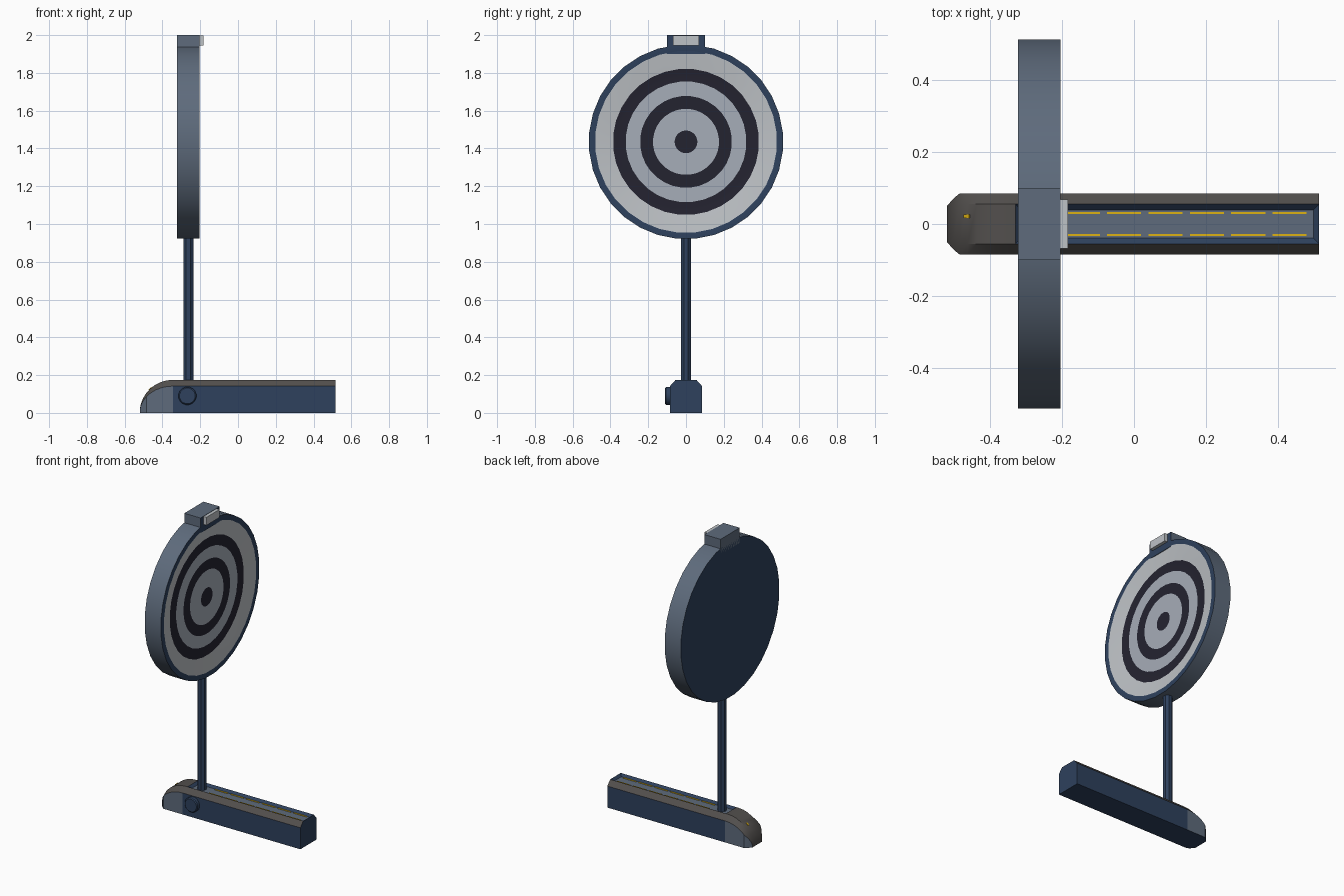
import bpy, bmesh, math
from mathutils import Matrix, Vector

if "Cube" in bpy.data.objects:
    bpy.data.objects.remove(bpy.data.objects["Cube"])


def material(name, rgb):
    m = bpy.data.materials.new(name)
    lin = [((c / 255 + 0.055) / 1.055) ** 2.4 for c in rgb]
    m.diffuse_color = (*lin, 1)
    m.use_nodes = True
    m.node_tree.nodes["Principled BSDF"].inputs["Base Color"].default_value = m.diffuse_color
    return m


NAVY, SLATE, BROWN, PALE, DARK, YELLOW, WHITE = range(7)
MATS = [material("navy", (46, 65, 93)), material("slate", (94, 107, 124)),
        material("warm grey", (82, 79, 77)), material("pale grey", (166, 173, 184)),
        material("near black", (36, 35, 48)), material("yellow", (222, 178, 20)),
        material("light grey", (190, 194, 198))]


def finish(name, bm, smooth=True):
    bmesh.ops.recalc_face_normals(bm, faces=bm.faces)
    me = bpy.data.meshes.new(name)
    bm.to_mesh(me)
    bm.free()
    for m in MATS:
        me.materials.append(m)
    ob = bpy.data.objects.new(name, me)
    bpy.context.collection.objects.link(ob)
    if smooth:
        bpy.ops.object.select_all(action='DESELECT')
        ob.select_set(True)
        bpy.context.view_layer.objects.active = ob
        bpy.ops.object.shade_smooth_by_angle(angle=math.radians(30))
    return ob


def box(name, lo, hi, mat, front_mat=None):
    """Axis-aligned box; front_mat recolours the +x face."""
    bm = bmesh.new()
    lo, hi = Vector(lo), Vector(hi)
    bmesh.ops.create_cube(bm, size=1, matrix=Matrix.Translation((lo + hi) / 2)
                          @ Matrix.Diagonal((*(hi - lo), 1)))
    for f in bm.faces:
        f.material_index = mat
        if front_mat is not None and f.normal.x > 0.9:
            f.material_index = front_mat
    return finish(name, bm, False)


def lathe(name, profile, n, centre, axis):
    """Revolve (radius, offset along axis, material of band that follows)."""
    bm = bmesh.new()
    rot = Vector((0, 0, 1)).rotation_difference(Vector(axis)).to_matrix()
    rings = []
    for r, h, _ in profile:
        rings.append([bm.verts.new(rot @ Vector((r * math.cos(2 * math.pi * (i + .5) / n),
                                                 r * math.sin(2 * math.pi * (i + .5) / n), h))
                                   + Vector(centre)) for i in range(n)])
    for k in range(len(rings) - 1):
        for i in range(n):
            j = (i + 1) % n
            f = bm.faces.new((rings[k][i], rings[k][j], rings[k + 1][j], rings[k + 1][i]))
            f.material_index = profile[k][2]
    bm.faces.new(rings[0]).material_index = profile[0][2] if len(profile) < 5 else NAVY
    bm.faces.new(rings[-1]).material_index = profile[-1][2]
    return finish(name, bm)


# Base: lofted sections, rounded nose, chamfered shoulders, recessed top slot
bm = bmesh.new()
stations = []
for k in range(9):
    t = math.radians(6 + 84 * k / 8)
    stations.append((-0.345 - 0.175 * math.cos(t) / math.cos(math.radians(6)), 0.175 * math.sin(t)))
stations += [(-0.33, 0.175), (0.515, 0.175)]
rings = []
for x, h in stations:
    w = min(0.085, 0.05 + (x + 0.52) * 1.15)
    s = w - 0.03
    rings.append([bm.verts.new((x, y, z)) for y, z in
                  ((-w, 0), (-w, h * 0.81), (-s, h), (s, h), (w, h * 0.81), (w, 0))])
slot = None
for k in range(len(rings) - 1):
    for i in range(6):
        j = (i + 1) % 6
        f = bm.faces.new((rings[k][i], rings[k][j], rings[k + 1][j], rings[k + 1][i]))
        if i in (1, 2, 3):
            f.material_index = BROWN
        elif i in (0, 4):
            f.material_index = SLATE if k < 8 else NAVY
        if i == 2:
            slot = f
bm.faces.new(rings[0]).material_index = BROWN
bm.faces.new(rings[-1]).material_index = NAVY
bmesh.ops.recalc_face_normals(bm, faces=bm.faces)
ring = bmesh.ops.inset_individual(bm, faces=[slot], thickness=0.022, depth=-0.015)
slot.material_index = SLATE
for f in ring["faces"]:
    f.material_index = NAVY
finish("base", bm)

# Broken yellow lines along both edges of the slot
for side in (-1, 1):
    for k in range(6):
        x = -0.19 + k * 0.115
        y = side * 0.031
        box("slot_marking", (x, y - 0.003, 0.158), (x + 0.095, y + 0.003, 0.164), YELLOW)

# Small yellow mark on the nose
mark = box("nose_marking", (-0.01, -0.005, -0.002), (0.01, 0.005, 0.002), YELLOW)
mark.location = (-0.465, 0.022, 0.129)
mark.rotation_euler = (0, -math.radians(42), 0)

# Side knob
lathe("side_knob", [(0.048, 0, NAVY), (0.048, 0.022, NAVY), (0.042, 0.028, NAVY)],
      16, (-0.268, -0.083, 0.09), (0, -1, 0))

# Pole
lathe("pole", [(0.029, 0.15, NAVY), (0.029, 0.935, NAVY)], 8, (-0.263, 0, 0), (0, 0, 1))

# Target disc with sloped white edge and painted rings
face = -0.228
lathe("target_disc", [
    (0.515, -0.322, SLATE), (0.515, -0.204, NAVY), (0.482, -0.204, WHITE),
    (0.387, face, DARK), (0.32, face, PALE), (0.243, face, DARK),
    (0.175, face, PALE), (0.06, face, DARK), (0.02, face, DARK)],
    32, (0, 0, 1.435), (1, 0, 0))

# Cap block on top of the disc with a pale front plate
box("top_block", (-0.322, -0.1, 1.9), (-0.204, 0.1, 2.0), SLATE, NAVY)
box("top_plate", (-0.206, -0.068, 1.945), (-0.183, 0.068, 1.998), WHITE)
